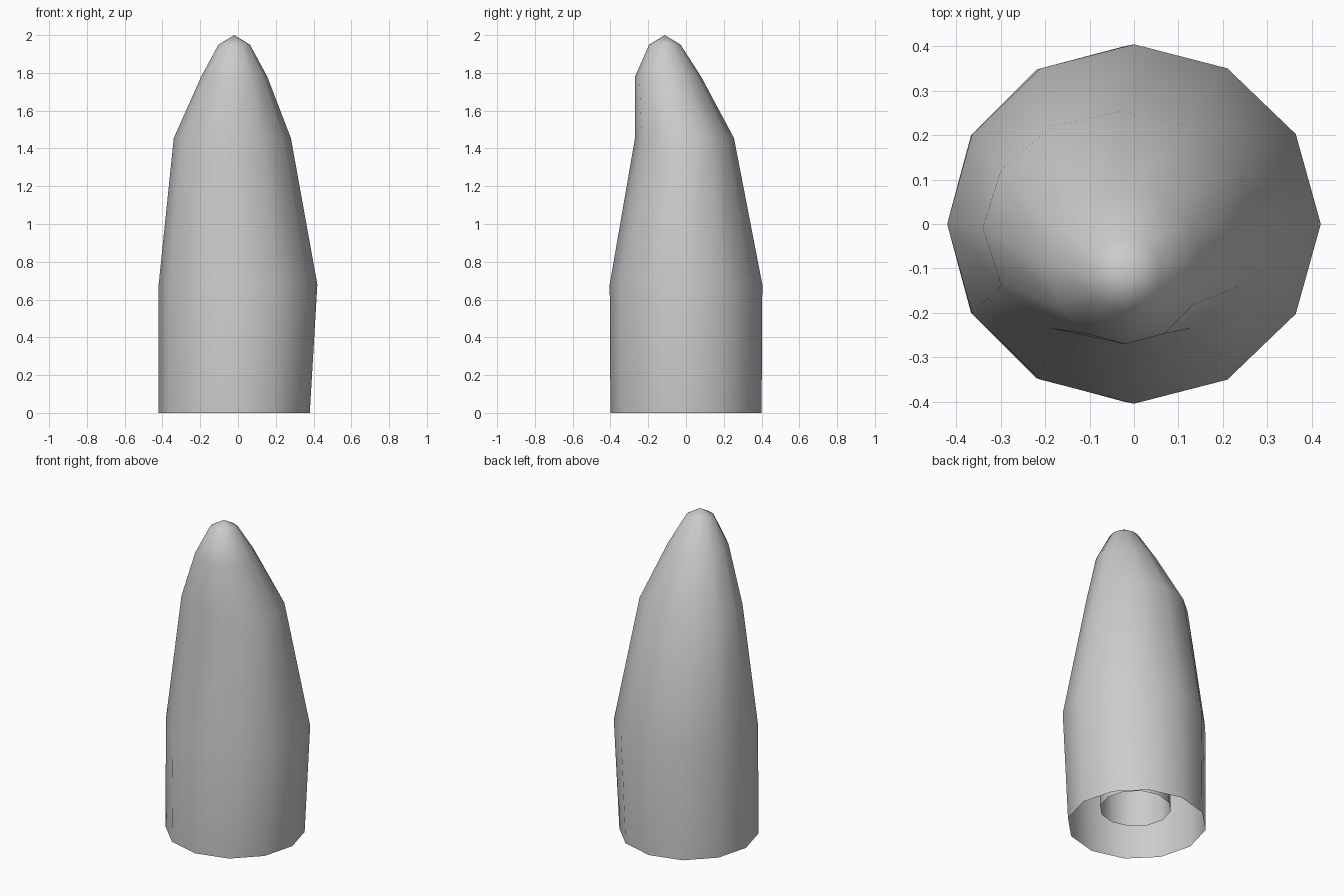
import bpy, bmesh, math

if "Cube" in bpy.data.objects:
    bpy.data.objects.remove(bpy.data.objects["Cube"])

SIDES = 12

def lofted_shell(name, rings, apex):
    """Skin 12-sided rings (z, cx, cy, rx, ry), open below, closed to an apex."""
    bm = bmesh.new()
    loops = []
    for z, cx, cy, rx, ry in rings:
        loops.append([bm.verts.new((cx + rx * math.cos(2 * math.pi * i / SIDES),
                                    cy + ry * math.sin(2 * math.pi * i / SIDES), z))
                      for i in range(SIDES)])
    for low, high in zip(loops, loops[1:]):
        for i in range(SIDES):
            j = (i + 1) % SIDES
            bm.faces.new((low[i], low[j], high[j], high[i]))
    tip = bm.verts.new(apex)
    for i in range(SIDES):
        bm.faces.new((loops[-1][i], loops[-1][(i + 1) % SIDES], tip))
    mesh = bpy.data.meshes.new(name)
    bm.to_mesh(mesh)
    bm.free()
    obj = bpy.data.objects.new(name, mesh)
    bpy.context.collection.objects.link(obj)
    mesh.shade_smooth()
    return obj

# Outer pointed sleeve, leaning forward at the tip
lofted_shell("outer_sleeve", [
    (0.00, -0.02, 0.00, 0.40, 0.40),
    (0.68, 0.00, 0.00, 0.42, 0.404),
    (1.455, -0.03, -0.008, 0.31, 0.262),
    (1.78, -0.02, -0.095, 0.175, 0.175),
    (1.95, -0.02, -0.112, 0.083, 0.083),
], (-0.02, -0.112, 2.0))

# Inner socket, open at the bottom
lofted_shell("inner_socket", [
    (0.10, -0.01, 0.00, 0.205, 0.205),
    (0.68, -0.01, 0.00, 0.205, 0.205),
    (1.15, -0.01, 0.00, 0.19, 0.19),
], (-0.01, 0.0, 1.17))
